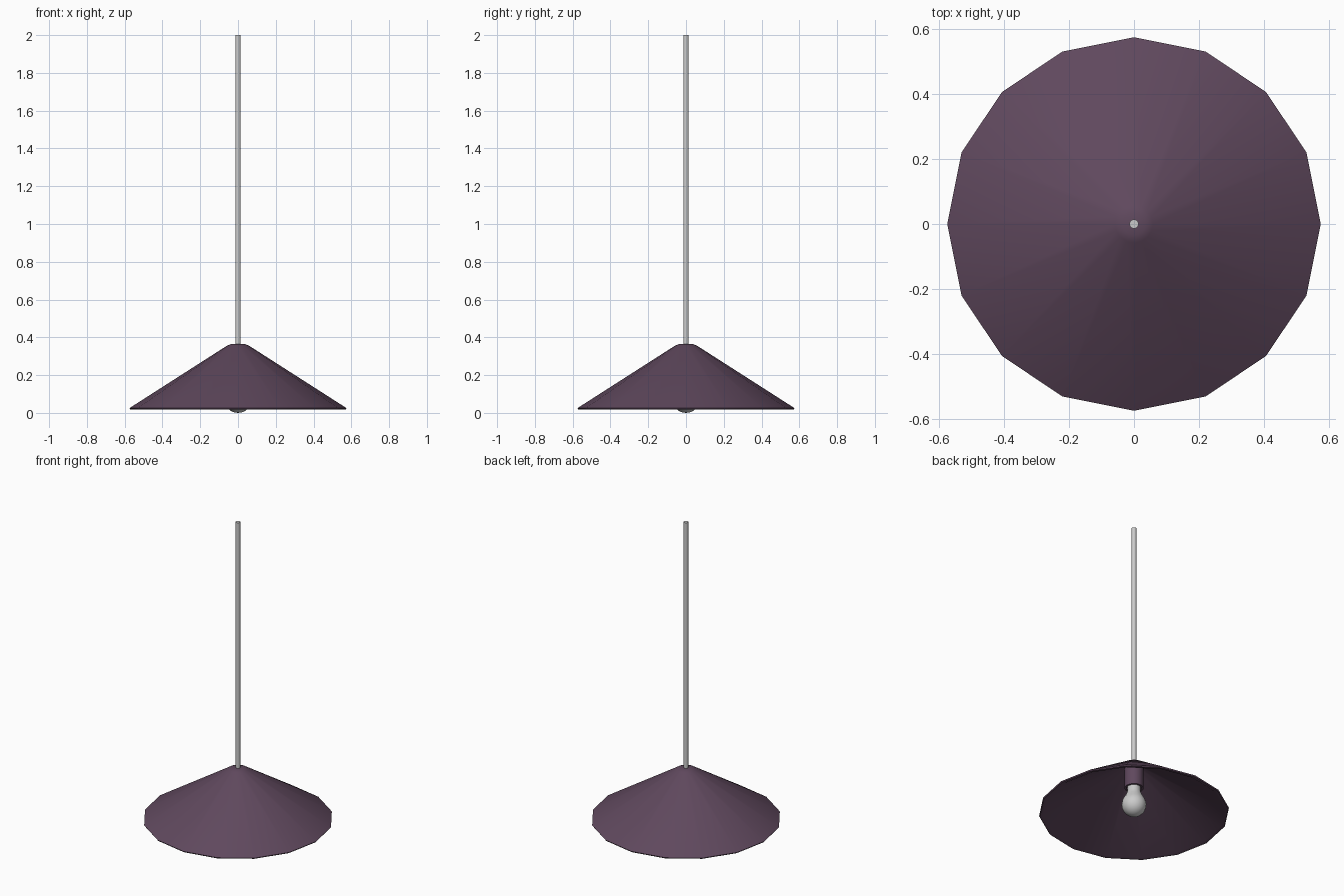
import bpy, bmesh, math

if "Cube" in bpy.data.objects:
    bpy.data.objects.remove(bpy.data.objects["Cube"])


def material(name, color):
    m = bpy.data.materials.new(name)
    m.diffuse_color = color
    m.use_nodes = True
    m.node_tree.nodes["Principled BSDF"].inputs["Base Color"].default_value = m.diffuse_color
    return m


def lathe(name, profile, sides, mat=None, angle=40):
    """Spin an (r, z) profile round the z axis; r = 0 makes a pole."""
    bm = bmesh.new()
    rings = []
    for r, z in profile:
        if r == 0:
            rings.append([bm.verts.new((0, 0, z))] * sides)
        else:
            rings.append([bm.verts.new((r * math.cos(2 * math.pi * i / sides),
                                        r * math.sin(2 * math.pi * i / sides), z))
                          for i in range(sides)])
    for a, b in zip(rings, rings[1:]):
        for i in range(sides):
            j = (i + 1) % sides
            corners = list(dict.fromkeys((a[i], a[j], b[j], b[i])))
            bm.faces.new(corners)
    bmesh.ops.recalc_face_normals(bm, faces=bm.faces)
    me = bpy.data.meshes.new(name)
    bm.to_mesh(me)
    bm.free()
    ob = bpy.data.objects.new(name, me)
    bpy.context.collection.objects.link(ob)
    if mat:
        me.materials.append(mat)
    bpy.ops.object.select_all(action='DESELECT')
    ob.select_set(True)
    bpy.context.view_layer.objects.active = ob
    bpy.ops.object.shade_smooth_by_angle(angle=math.radians(angle))
    return ob


purple = material("plum_enamel", (0.115, 0.065, 0.11, 1))

# Shade: thin 16-sided cone with a closed crown and a hollow underside
lathe("shade", [(0, 0.365), (0.035, 0.365), (0.058, 0.356), (0.575, 0.025),
                (0.57, 0.018), (0.55, 0.02), (0.055, 0.337), (0, 0.345)], 16, purple)

# Socket holding the bulb under the crown
lathe("socket", [(0, 0.345), (0.058, 0.345), (0.058, 0.19), (0.046, 0.19),
                 (0.046, 0.21), (0, 0.21)], 16, purple)

# Bulb: round globe running up into a narrow neck
R = 0.075
globe = [(R * math.sin(t), R - R * math.cos(t))
         for t in (math.radians(a) for a in range(0, 121, 15))]
lathe("bulb", globe + [(0.05, 0.14), (0.04, 0.165), (0.038, 0.22), (0, 0.22)], 16)

# Hanging rod
lathe("hanging_rod", [(0, 0.345), (0.0145, 0.345), (0.0145, 2.0), (0, 2.0)], 12)
